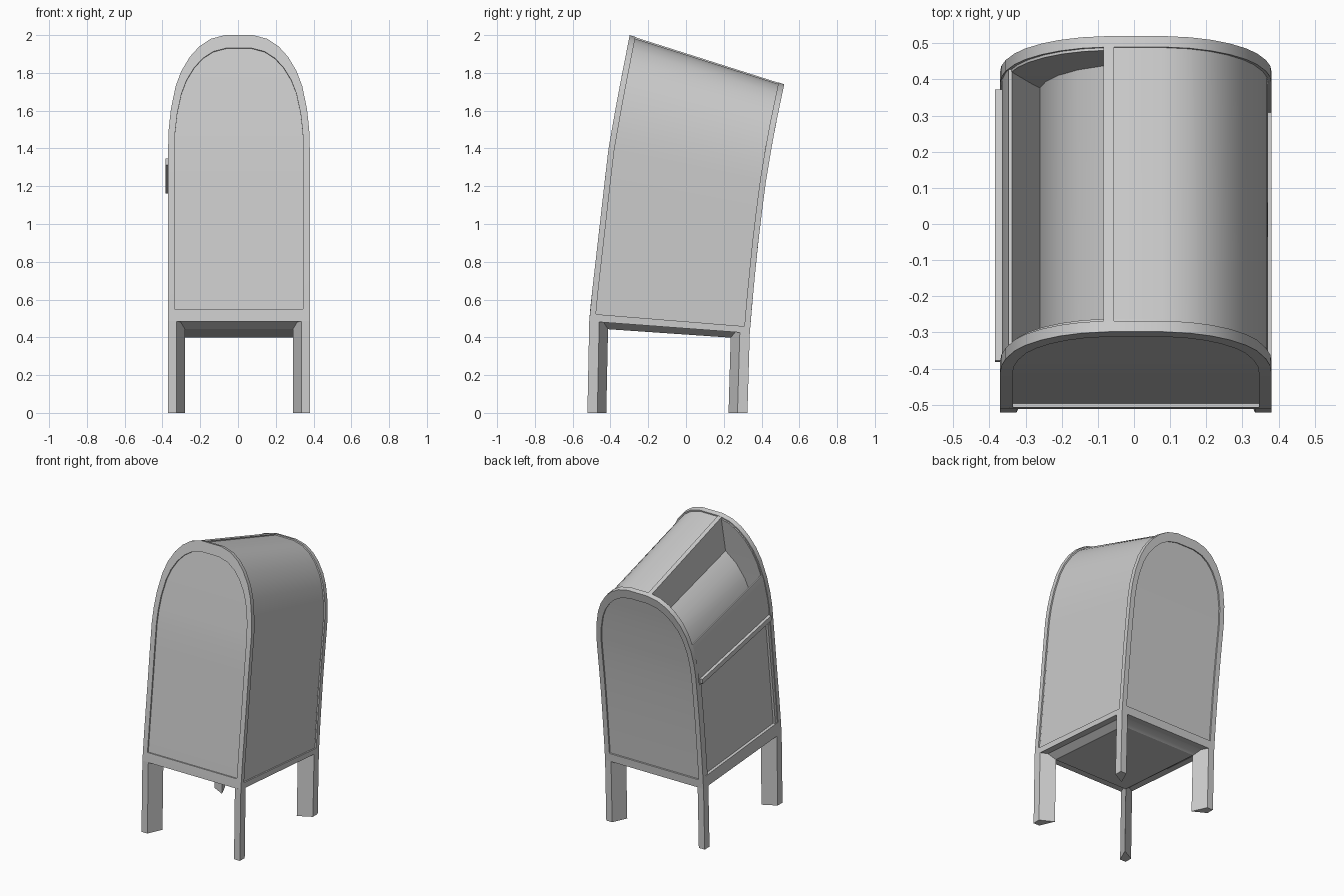
import bpy, bmesh

if "Cube" in bpy.data.objects:
    bpy.data.objects.remove(bpy.data.objects["Cube"])

CX = 0.005
# Leaning side silhouette: (height, front y, front z, back y, back z)
LEAN = [(0.0, -.522, 0.0, .325, 0.0), (.5, -.512, .5, .338, .435), (.6, -.502, .6, .345, .52),
        (1.0, -.456, 1.0, .378, .865), (1.25, -.428, 1.25, .405, 1.09), (1.4, -.41, 1.4, .423, 1.225),
        (1.6, -.375, 1.6, .452, 1.40), (1.75, -.347, 1.75, .475, 1.525), (2.0, -.298, 2.0, .52, 1.74)]


def warp(x, t, h):
    """x across, t = 0 front to 1 back, h = height along the leaning body."""
    i = 0
    while i < len(LEAN) - 2 and h > LEAN[i + 1][0]:
        i += 1
    a, b = LEAN[i], LEAN[i + 1]
    k = (h - a[0]) / (b[0] - a[0])
    fy, fz, by, bz = [a[j] + (b[j] - a[j]) * k for j in range(1, 5)]
    return (x + CX, fy + (by - fy) * t, fz + (bz - fz) * t)


def subdivide(pts, step=0.17):
    out = []
    for a, b in zip(pts, pts[1:]):
        n = max(1, round(abs(b[1] - a[1]) / step)) if abs(b[0] - a[0]) < .01 else 1
        out += [(a[0] + (b[0] - a[0]) * k / n, a[1] + (b[1] - a[1]) * k / n) for k in range(n)]
    return out + [pts[-1]]


def loft(name, rings, caps=None):
    """Bridge closed rings of (x, t, h). caps: 'ngon' or 'pairs' (strips across a symmetric ring)."""
    bm = bmesh.new()
    vs = [[bm.verts.new(warp(*p)) for p in r] for r in rings]
    n = len(vs[0])
    for a, b in zip(vs, vs[1:]):
        for i in range(n):
            j = (i + 1) % n
            bm.faces.new((a[i], a[j], b[j], b[i]))
    for r in (vs[0], vs[-1]):
        if caps == 'ngon':
            bm.faces.new(r)
        elif caps == 'pairs':
            for i in range(n // 2 - 1):
                bm.faces.new((r[i], r[i + 1], r[n - 2 - i], r[n - 1 - i]))
    bmesh.ops.recalc_face_normals(bm, faces=bm.faces)
    me = bpy.data.meshes.new(name)
    bm.to_mesh(me)
    bm.free()
    ob = bpy.data.objects.new(name, me)
    bpy.context.collection.objects.link(ob)
    bpy.ops.object.select_all(action='DESELECT')
    ob.select_set(True)
    bpy.context.view_layer.objects.active = ob
    bpy.ops.object.shade_smooth_by_angle(angle=0.5)
    return ob


def bar(name, x0, x1, t0, t1, h0, h1):
    prof = subdivide([(x0, h0), (x0, h1)]) + subdivide([(x1, h1), (x1, h0)])
    return loft(name, [[(x, t, h) for x, h in prof] for t in (t0, t1)], 'pairs')


# Arched outline shared by the end plates and the shell
ARCH = [(.375, 1.4), (.372, 1.5), (.36, 1.61), (.335, 1.73), (.305, 1.81),
        (.26, 1.885), (.21, 1.94), (.15, 1.98), (.075, 2.0)]
HALF = subdivide([(.375, .485)] + ARCH)
OUTLINE = HALF + [(-x, h) for x, h in reversed(HALF)]


def inset(p, sx, top, low=1.0):
    x, h = p
    return (x * sx, 1.4 + (h - 1.4) * (top if h > 1.4 else low))


# Front and back arched plates with recessed panels
INNER = [inset(p, .907, .885, .929) for p in OUTLINE]
SHRUNK = [inset(p, .974, .985) for p in OUTLINE]
for name, flip in (("front_plate", False), ("back_plate", True)):
    layers = [(INNER, .012), (INNER, 0), (OUTLINE, 0), (OUTLINE, .037), (SHRUNK, .037), (SHRUNK, .046)]
    loft(name, [[(x, 1 - t if flip else t, h) for x, h in prof] for prof, t in layers], 'pairs')

# Body shell: left wall with door recess, chute, dividing rib, curved right side
right = [inset(p, .974, .985) for p in reversed(ARCH)]
SECTION = subdivide(
    [(-.375, .485), (-.375, .575), (-.355, .575), (-.355, 1.3), (-.37, 1.3), (-.37, 1.45),
     (-.358, 1.6), (-.352, 1.64), (-.342, 1.64), (-.265, 1.33),
     (-.25, 1.46), (-.215, 1.58), (-.16, 1.68), (-.09, 1.75),
     (-.09, 1.998), (-.06, 1.998), (-.06, 1.991)] + right
    + [(.365, .525), (.375, .525), (.375, .485)])
loft("body_shell", [[(x, t, h) for x, h in SECTION] for t in (.03, .97)])

# Door frame posts and the rail above the door
for name, t in (("door_post_front", .035), ("door_post_back", .935)):
    bar(name, -.371, -.35, t, t + .03, .57, 1.31)
bar("door_rail", -.39, -.365, .045, .945, 1.32, 1.355)

# Floor with bevelled underside
loft("floor", [[(sx * w, .5 + st * d, h) for sx, st in ((-1, -1), (1, -1), (1, 1), (-1, 1))]
               for w, d, h in ((.372, .497, .488), (.33, .445, .485), (.285, .385, .45))], 'ngon')

# Four kite-section legs
KITE = [(0, 0), (.045, 0), (.09, .118), (0, .062)]
for sx, side in ((-1, "left"), (1, "right")):
    for back in (False, True):
        rings = [[(sx * (.375 - x), 1 - t if back else t, h) for x, t in KITE] for h in (0, .487)]
        loft(f"{'back' if back else 'front'}_{side}_leg", rings, 'ngon')
